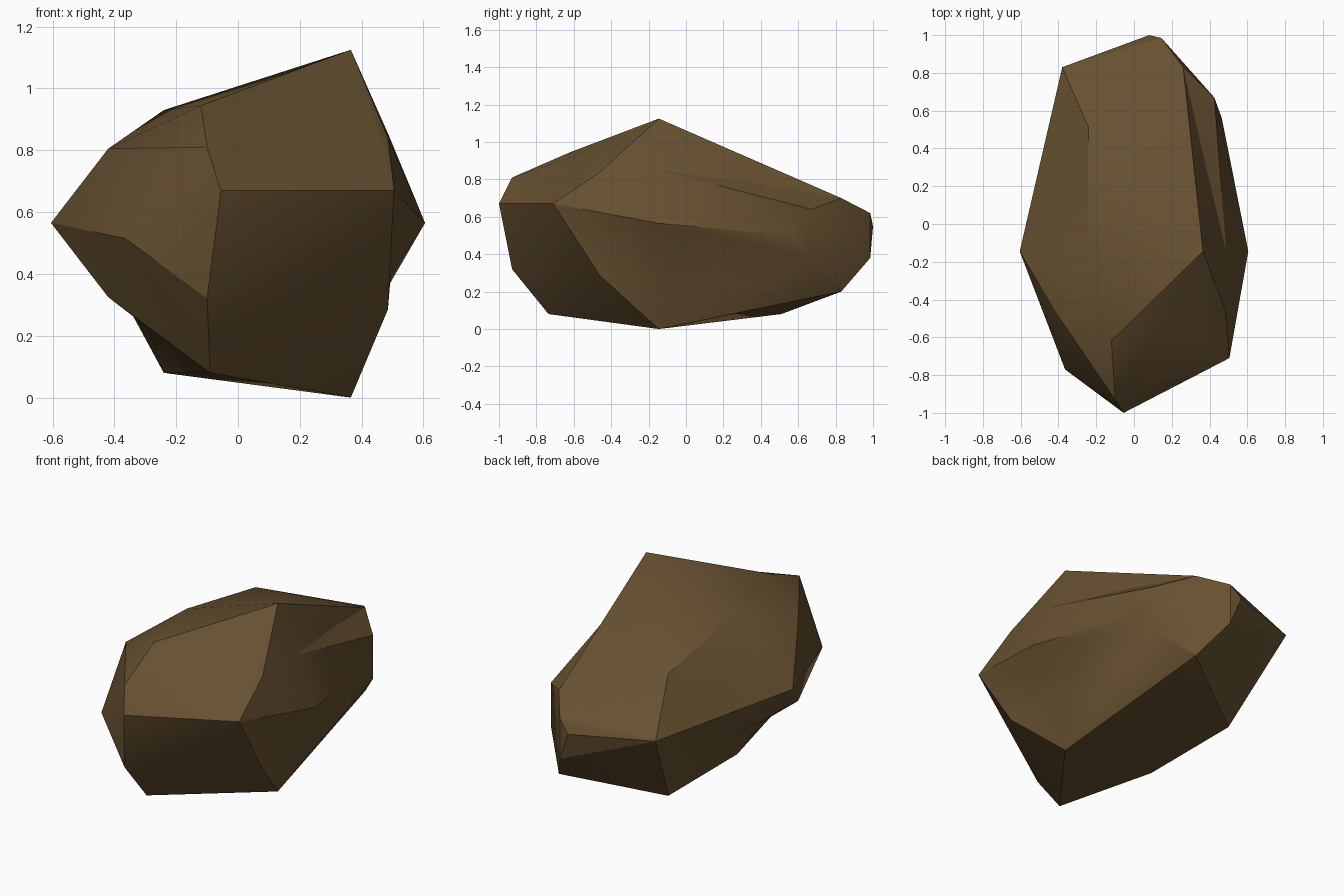
import bpy
import bmesh
from math import radians
from mathutils import Vector

if "Cube" in bpy.data.objects:
    bpy.data.objects.remove(bpy.data.objects["Cube"], do_unlink=True)

# Brown stone
stone = bpy.data.materials.new("brown_stone")
stone.use_nodes = True
colour = (0.135, 0.08, 0.03, 1)
stone.diffuse_color = colour
bsdf = stone.node_tree.nodes["Principled BSDF"]
bsdf.inputs["Base Color"].default_value = colour
bsdf.inputs["Roughness"].default_value = 0.9


def dent(bm, start, end, hollow):
    """Split the ridge between two corners and push the split to hollow."""
    def mismatch(edge):
        a, b = (v.co for v in edge.verts)
        return min((a - start).length + (b - end).length,
                   (a - end).length + (b - start).length)

    ridge = min(bm.edges, key=mismatch)
    if mismatch(ridge) > 0.01:
        return
    faces = list(ridge.link_faces)
    opposite = [next(v for v in f.verts if v not in ridge.verts) for f in faces]
    _, pit = bmesh.utils.edge_split(ridge, ridge.verts[0], 0.5)
    for face, far in zip(faces, opposite):
        bmesh.utils.face_split(face, pit, far)
    pit.co = hollow


# Corners that sit above and below the middle: x, y, upper z, lower z
corner_pairs = {
    "peak": (0.365, -0.145, 1.125, 0.0),
    "shoulder": (-0.24, -0.14, 0.93, 0.08),
    "rear_shoulder": (-0.24, 0.51, 0.81, 0.08),
    "cheek": (-0.42, -0.46, 0.805, 0.325),
    "nose": (-0.10, -0.93, 0.81, 0.32),
    "left_cheek": (0.485, -0.46, 0.84, 0.285),
    "left_chamfer": (0.425, 0.67, 0.64, 0.38),
    "rear_chamfer": (0.26, 0.83, 0.70, 0.20),
    "tip": (0.145, 0.985, 0.62, 0.38),
}
corners = {}
for name, (x, y, top, bottom) in corner_pairs.items():
    corners["upper_" + name] = Vector((x, y, top))
    corners["lower_" + name] = Vector((x, y, bottom))

# Single corners round the middle and on the front
singles = {
    "front_ridge": (-0.055, -1.0, 0.67),
    "left_front": (0.505, -0.71, 0.67),
    "left_side": (0.605, -0.145, 0.565),
    "left_slope": (0.488, -0.145, 0.848),
    "right_side": (-0.605, -0.145, 0.565),
    "right_front": (-0.365, -0.77, 0.515),
    "right_rear": (-0.38, 0.83, 0.565),
    "rear_point": (0.08, 1.0, 0.55),
    "left_rear": (0.465, 0.56, 0.50),
    "brow": (-0.12, -0.62, 0.945),
    "chin": (-0.09, -0.735, 0.08),
}
corners.update({name: Vector(p) for name, p in singles.items()})

# Chiselled boulder wrapped round the corners
bm = bmesh.new()
for corner in corners.values():
    bm.verts.new(corner)
bmesh.ops.convex_hull(bm, input=bm.verts)
loose = [v for v in bm.verts if not v.link_faces]
bmesh.ops.delete(bm, geom=loose, context="VERTS")
bmesh.ops.triangulate(bm, faces=bm.faces)

# Shallow hollows worn into the ridges
hollows = [
    # right underside
    ("right_side", "lower_shoulder", (-0.34, 0.03, 0.28)),
    ("lower_cheek", "lower_shoulder", (-0.29, -0.30, 0.225)),
    ("right_side", "lower_rear_shoulder", (-0.37, 0.17, 0.32)),
    # left underside
    ("left_side", "lower_peak", (0.44, -0.10, 0.28)),
    ("left_side", "lower_left_cheek", (0.495, -0.30, 0.405)),
    ("left_side", "lower_left_chamfer", (0.50, 0.26, 0.475)),
    # left rear slope
    ("upper_peak", "upper_left_chamfer", (0.372, 0.343, 0.785)),
    # front slope
    ("upper_nose", "upper_peak", (0.125, -0.525, 0.947)),
    ("upper_nose", "left_front", (0.192, -0.807, 0.72)),
]
for start, end, hollow in hollows:
    dent(bm, corners[start], corners[end], Vector(hollow))
bmesh.ops.recalc_face_normals(bm, faces=bm.faces)

mesh = bpy.data.meshes.new("boulder")
bm.to_mesh(mesh)
bm.free()
mesh.materials.append(stone)
boulder = bpy.data.objects.new("boulder", mesh)
bpy.context.collection.objects.link(boulder)

# Soft facets with crisp ridges
bpy.context.view_layer.objects.active = boulder
boulder.select_set(True)
bpy.ops.object.shade_smooth_by_angle(angle=radians(24))
